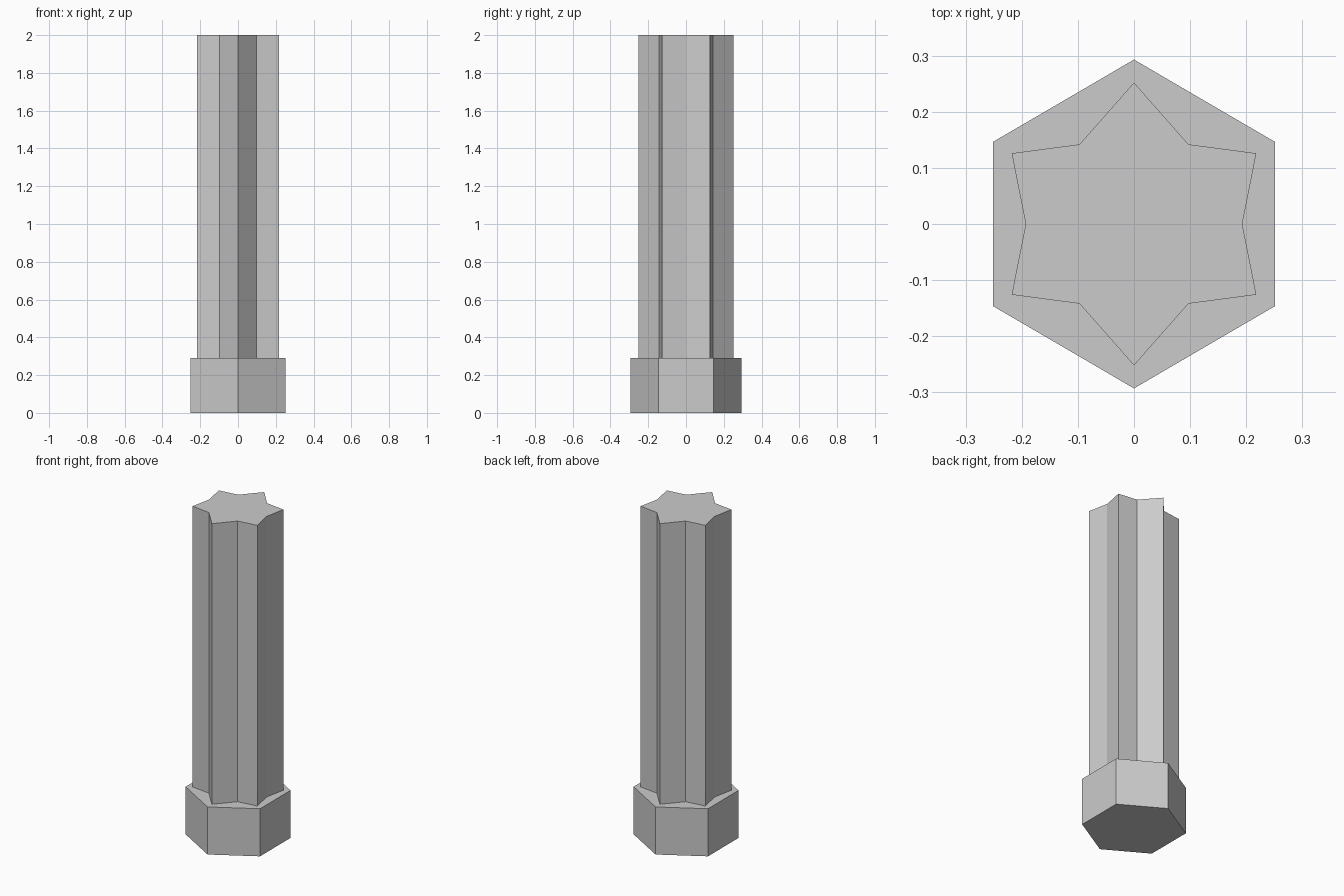
import bpy, bmesh
from math import sin, cos, pi

if "Cube" in bpy.data.objects:
    bpy.data.objects.remove(bpy.data.objects["Cube"])


def prism(name, outline, z0, z1):
    """Closed flat-sided prism from a counter-clockwise outline."""
    bm = bmesh.new()
    base = bm.faces.new([bm.verts.new((x, y, z0)) for x, y in outline])
    top = bmesh.ops.extrude_face_region(bm, geom=[base], use_keep_orig=True)
    for v in top["geom"]:
        if isinstance(v, bmesh.types.BMVert):
            v.co.z = z1
    bmesh.ops.recalc_face_normals(bm, faces=bm.faces)
    mesh = bpy.data.meshes.new(name)
    bm.to_mesh(mesh)
    bm.free()
    obj = bpy.data.objects.new(name, mesh)
    bpy.context.collection.objects.link(obj)
    return obj


# Hexagonal head, points along y
hexagon = [(0.251 / cos(pi / 6) * cos(pi / 2 + i * pi / 3),
            0.293 * sin(pi / 2 + i * pi / 3)) for i in range(6)]
prism("hex_head", hexagon, 0.0, 0.29)

# Six-pointed star shaft: one quarter of the outline, mirrored
quarter = [(0.193, 0.0), (0.218, 0.126), (0.097, 0.142), (0.0, 0.252)]
upper = quarter + [(-x, y) for x, y in reversed(quarter[:-1])]
star = upper + [(x, -y) for x, y in reversed(upper[1:-1])]
prism("star_shaft", star, 0.29, 2.0)
